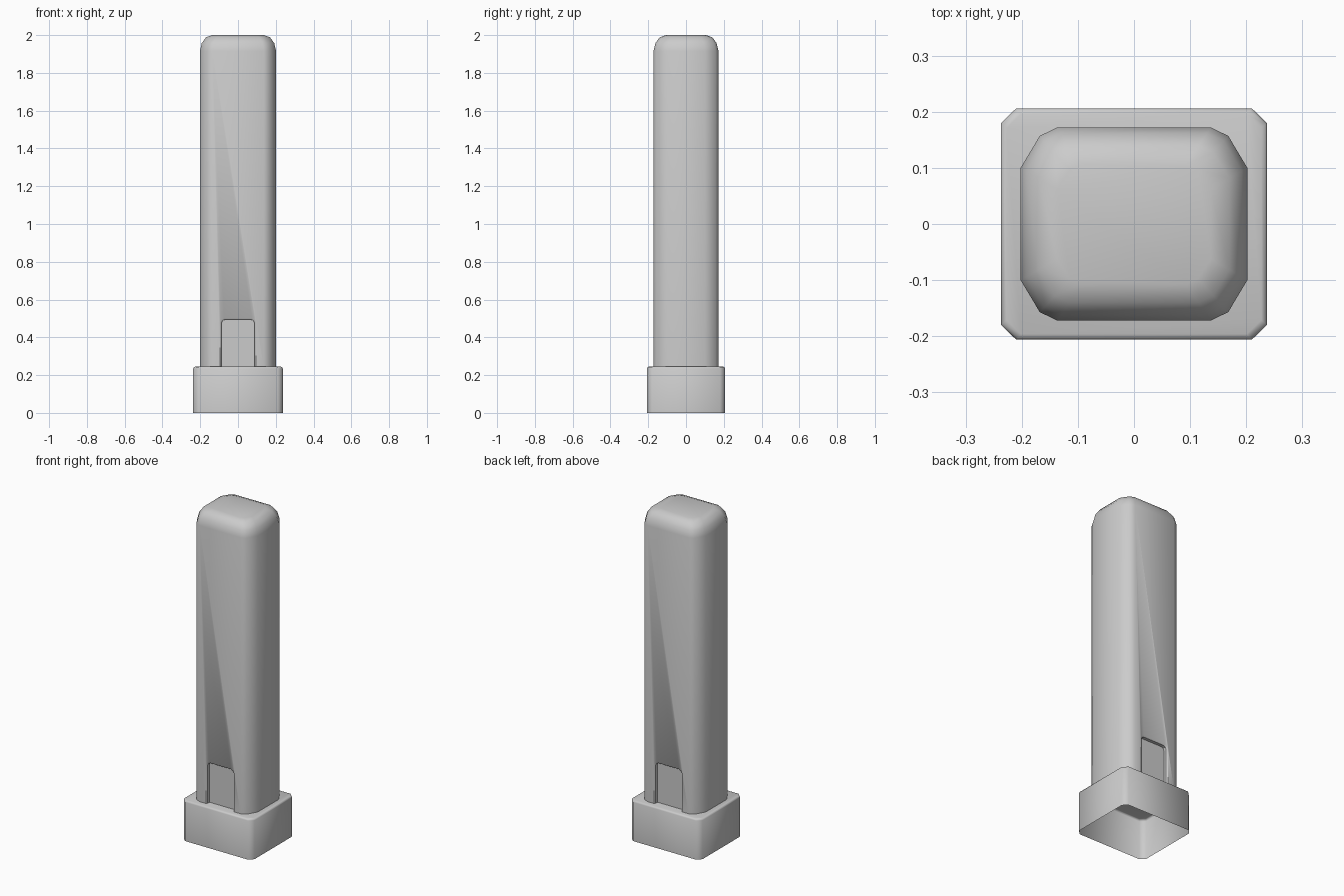
import bpy, bmesh

if "Cube" in bpy.data.objects:
    bpy.data.objects.remove(bpy.data.objects["Cube"])


def corner_outline(points):
    """Mirror one corner (+x, +y; listed counter-clockwise) into a closed outline."""
    a = list(points)
    b = [(-x, y) for x, y in reversed(a)]
    c = [(-x, -y) for x, y in a]
    d = [(x, -y) for x, y in reversed(a)]
    return a + b + c + d


def loft(name, rings, cap_start=True, cap_end=True):
    bm = bmesh.new()
    loops = [[bm.verts.new(p) for p in ring] for ring in rings]
    n = len(rings[0])
    for lo, hi in zip(loops, loops[1:]):
        for i in range(n):
            j = (i + 1) % n
            bm.faces.new((lo[i], lo[j], hi[j], hi[i]))
    if cap_start:
        bm.faces.new(list(reversed(loops[0])))
    if cap_end:
        bm.faces.new(loops[-1])
    bmesh.ops.recalc_face_normals(bm, faces=bm.faces)
    mesh = bpy.data.meshes.new(name)
    bm.to_mesh(mesh)
    bm.free()
    obj = bpy.data.objects.new(name, mesh)
    bpy.context.collection.objects.link(obj)
    return obj


def inset_rings(outline, half_x, half_y, steps):
    return [[(x * (1 - i / half_x), y * (1 - i / half_y), z) for x, y in outline]
            for i, z in steps]


def activate(obj):
    bpy.ops.object.select_all(action='DESELECT')
    obj.select_set(True)
    bpy.context.view_layer.objects.active = obj


BASE_TOP = 0.245

# plinth, open underneath
plinth_outline = corner_outline([(0.237, 0.180), (0.210, 0.206)])
plinth = loft("plinth", inset_rings(plinth_outline, 0.237, 0.206,
              [(0, 0), (0, 0.235), (0.003, 0.242), (0.010, BASE_TOP)]),
              cap_start=False)
activate(plinth)
bpy.ops.object.shade_smooth_by_angle(angle=0.9)

# tower shaft with rounded top
tower_outline = corner_outline([(0.202, 0.100), (0.168, 0.157), (0.137, 0.172)])
tower = loft("tower", inset_rings(tower_outline, 0.202, 0.172,
             [(0, BASE_TOP), (0, 1.915), (0.010, 1.957), (0.032, 1.988), (0.065, 2.0)]))

# front and back doorway recesses with flared edges
for side, label in ((-1, "front"), (1, "back")):
    rings = []
    for y, grow in ((0.147, 0), (0.166, 0), (0.172, 0.006), (0.20, 0.006)):
        w, t = 0.088 + grow, 0.494 + grow
        prof = [(-w, 0.2), (w, 0.2), (w, t - 0.02), (w - 0.006, t - 0.006),
                (w - 0.02, t), (-w + 0.02, t), (-w + 0.006, t - 0.006), (-w, t - 0.02)]
        rings.append([(x, side * y, z) for x, z in prof])
    cutter = loft(label + "_doorway_cutter", rings)
    cutter.hide_render = True
    mod = tower.modifiers.new(label + "_doorway", 'BOOLEAN')
    mod.operation = 'DIFFERENCE'
    mod.solver = 'EXACT'
    mod.object = cutter
    activate(tower)
    bpy.ops.object.modifier_apply(modifier=mod.name)
    bpy.data.objects.remove(cutter)

# drop the hidden face resting on the plinth
bm = bmesh.new()
bm.from_mesh(tower.data)
hidden = [f for f in bm.faces if all(v.co.z < BASE_TOP + 0.001 for v in f.verts)]
bmesh.ops.delete(bm, geom=hidden, context='FACES')
bm.to_mesh(tower.data)
bm.free()
activate(tower)
bpy.ops.object.shade_smooth_by_angle(angle=0.7)
